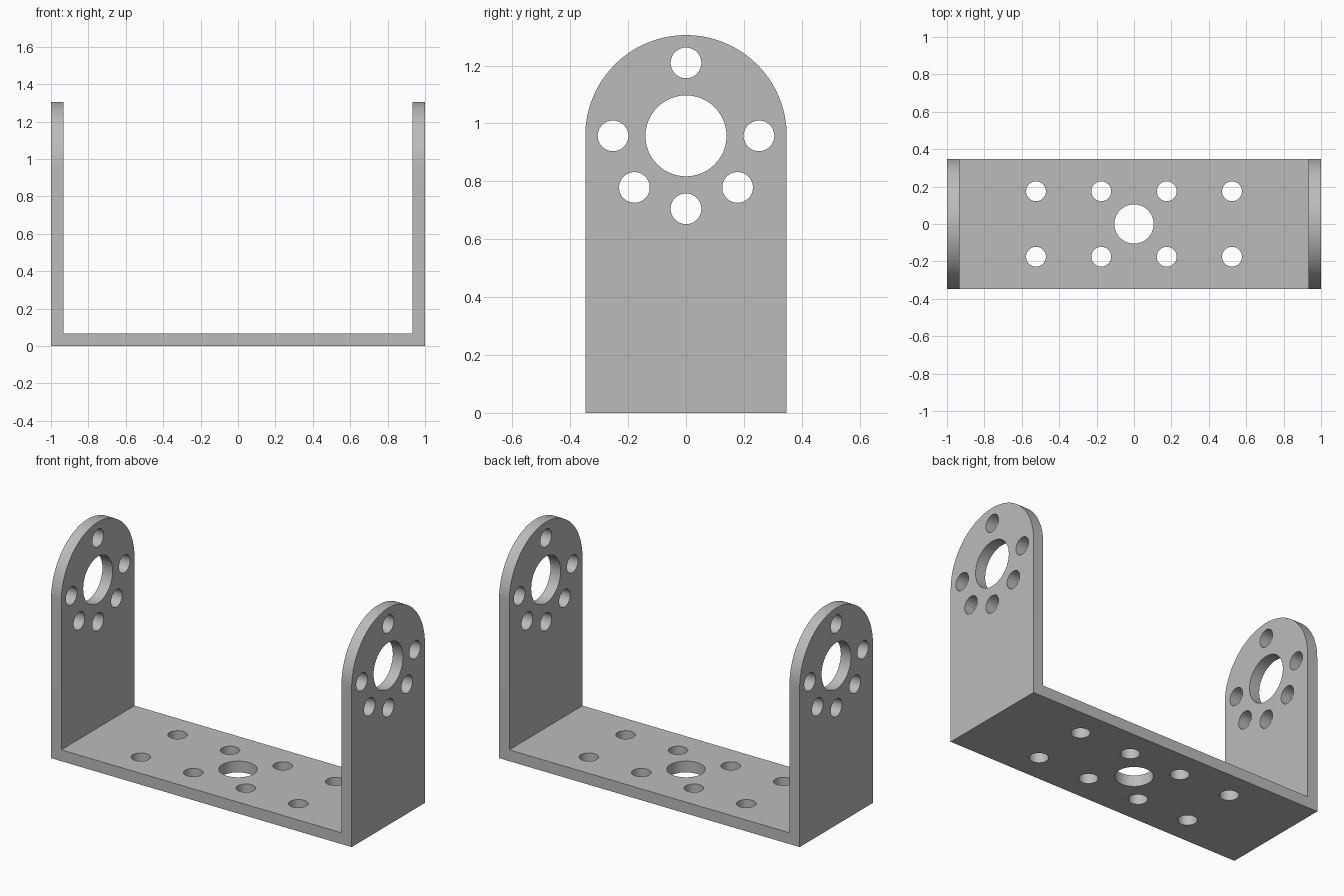
import bpy, bmesh
from math import cos, sin, pi, radians
from mathutils import Matrix, Vector

WIDTH, HEIGHT, WALL = 0.348, 1.305, 0.068   # half width, full height, thickness
AXIS_Z = HEIGHT - WIDTH                     # centre of the rounded arm ends

cube = bpy.data.objects.get("Cube")
if cube:
    bpy.data.objects.remove(cube, do_unlink=True)

grey = bpy.data.materials.new("bracket_grey")
grey.use_nodes = True
colour = (0.50, 0.50, 0.50, 1)
grey.diffuse_color = colour
grey.node_tree.nodes["Principled BSDF"].inputs["Base Color"].default_value = colour


def make_object(name, bm):
    bmesh.ops.recalc_face_normals(bm, faces=bm.faces)
    mesh = bpy.data.meshes.new(name)
    bm.to_mesh(mesh)
    bm.free()
    mesh.materials.append(grey)
    obj = bpy.data.objects.new(name, mesh)
    bpy.context.collection.objects.link(obj)
    return obj


def prism(name, points, sweep):
    """Extrude a closed outline along a vector."""
    bm = bmesh.new()
    face = bm.faces.new([bm.verts.new(p) for p in points])
    out = bmesh.ops.extrude_face_region(bm, geom=[face])
    verts = [v for v in out["geom"] if isinstance(v, bmesh.types.BMVert)]
    bmesh.ops.translate(bm, verts=verts, vec=Vector(sweep))
    return make_object(name, bm)


def add_drill(bm, centre, radius, length, along_x=False):
    turn = Matrix.Rotation(pi / 2, 4, 'Y') if along_x else Matrix()
    bmesh.ops.create_cone(bm, cap_ends=True, segments=48, radius1=radius,
                          radius2=radius, depth=length,
                          matrix=Matrix.Translation(centre) @ turn)


def cut(target, cutter, operation):
    mod = target.modifiers.new(operation.title(), 'BOOLEAN')
    mod.operation, mod.solver, mod.object = operation, 'EXACT', cutter
    bpy.context.view_layer.objects.active = target
    bpy.ops.object.modifier_apply(modifier=mod.name)
    bpy.data.objects.remove(cutter, do_unlink=True)


# U-shaped channel
inner = 1 - WALL
outline = [(-1, 0), (1, 0), (1, HEIGHT), (inner, HEIGHT),
           (inner, WALL), (-inner, WALL), (-inner, HEIGHT), (-1, HEIGHT)]
bracket = prism("u_bracket", [(x, -WIDTH, z) for x, z in outline], (0, 2 * WIDTH, 0))

# Rounded arm tops
arch = [(-1.2, WIDTH * 1.0, -0.1), (-1.2, -WIDTH * 1.0, -0.1)]
arch += [(-1.2, -WIDTH * cos(pi * i / 64), AXIS_Z + WIDTH * sin(pi * i / 64))
         for i in range(65)]
cut(bracket, prism("arch_cutter", arch, (2.4, 0, 0)), 'INTERSECT')

# Shaft hole and surrounding bolt holes through both arms
bm = bmesh.new()
add_drill(bm, (0, 0, AXIS_Z), 0.14, 2.4, True)
for angle in (90, 0, 180, -45, -90, -135):
    a = radians(angle)
    add_drill(bm, (0, 0.252 * cos(a), AXIS_Z + 0.252 * sin(a)), 0.053, 2.4, True)

# Central hole and bolt grid through the base
add_drill(bm, (0, 0, WALL / 2), 0.105, 0.3)
for x in (-0.524, -0.175, 0.175, 0.524):
    for y in (-0.175, 0.175):
        add_drill(bm, (x, y, WALL / 2), 0.053, 0.3)
cut(bracket, make_object("hole_cutter", bm), 'DIFFERENCE')

# Smooth curved walls, sharp rims
bpy.ops.object.select_all(action='DESELECT')
bracket.select_set(True)
bpy.context.view_layer.objects.active = bracket
bpy.ops.object.shade_smooth_by_angle(angle=radians(30))
